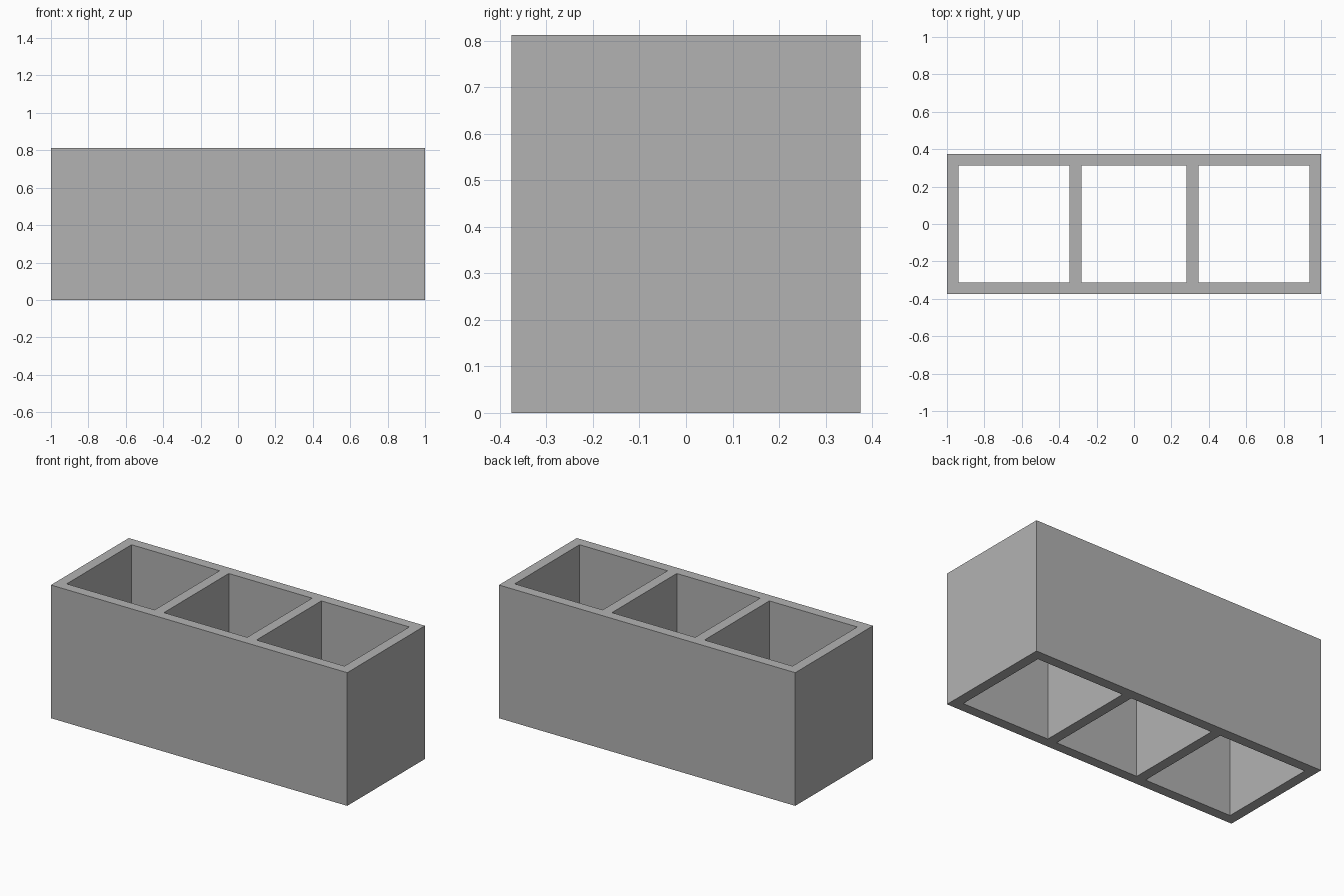
import bpy
import bmesh

default = bpy.data.objects.get("Cube")
if default:
    bpy.data.objects.remove(default, do_unlink=True)

HEIGHT = 0.8125
# Wall lines across the block, mirrored about the centre
half_x = [0.28125, 0.34375, 0.9375, 1.0]
half_y = [0.3125, 0.375]
xs = [-x for x in reversed(half_x)] + half_x
ys = [-y for y in reversed(half_y)] + half_y

# Plain grey concrete
grey = bpy.data.materials.new("concrete_grey")
grey.use_nodes = True
colour = (0.448, 0.448, 0.448, 1)
grey.diffuse_color = colour
grey.node_tree.nodes["Principled BSDF"].inputs["Base Color"].default_value = colour

# Footprint: a grid of cells, leaving out the three hollow ones
bm = bmesh.new()
grid = [[bm.verts.new((x, y, 0)) for y in ys] for x in xs]
for i in range(len(xs) - 1):
    for j in range(len(ys) - 1):
        hollow = j == 1 and i % 2 == 1
        if not hollow:
            bm.faces.new((grid[i][j], grid[i + 1][j],
                          grid[i + 1][j + 1], grid[i][j + 1]))

# Raise the footprint into walls with open cells right through
raised = bmesh.ops.extrude_face_region(bm, geom=bm.faces[:], use_keep_orig=True)
top = [g for g in raised["geom"] if isinstance(g, bmesh.types.BMVert)]
bmesh.ops.translate(bm, verts=top, vec=(0, 0, HEIGHT))
bmesh.ops.recalc_face_normals(bm, faces=bm.faces)

mesh = bpy.data.meshes.new("hollow_block")
bm.to_mesh(mesh)
bm.free()
mesh.materials.append(grey)
block = bpy.data.objects.new("hollow_block", mesh)
bpy.context.collection.objects.link(block)
